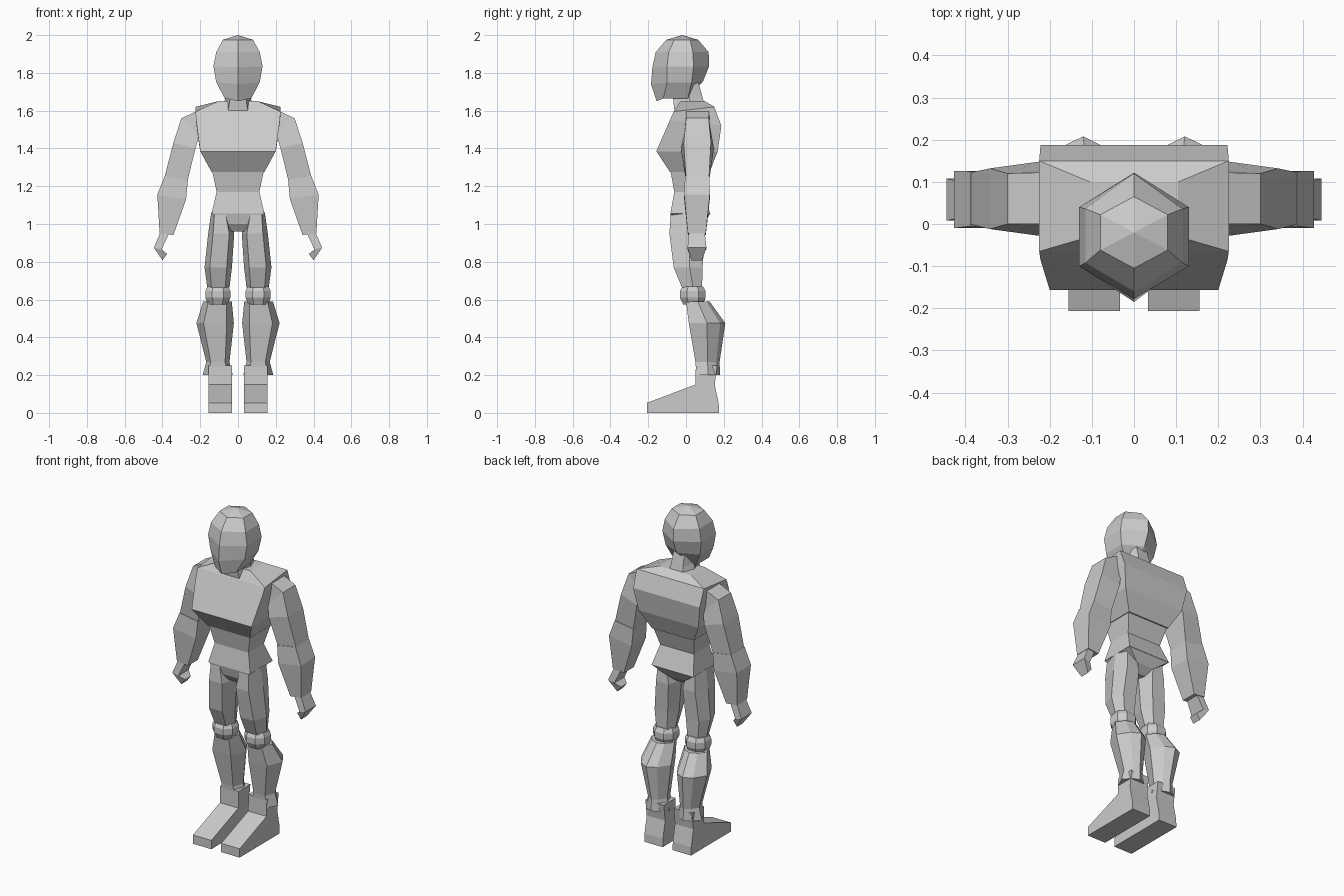
import bpy, bmesh

cube = bpy.data.objects.get("Cube")
if cube:
    bpy.data.objects.remove(cube)

grey = bpy.data.materials.new("light grey")
grey.use_nodes = True
grey.diffuse_color = (0.6, 0.6, 0.6, 1)
grey.node_tree.nodes["Principled BSDF"].inputs["Base Color"].default_value = (0.6, 0.6, 0.6, 1)

# Cross-sections in a unit square (x, y), front is -y
SQUARE = [(-1, -1), (1, -1), (1, 1), (-1, 1)]
HEX = [(-1, 0.1), (-0.62, -1), (0.62, -1), (1, 0.1), (0.6, 1), (-0.6, 1)]
CALF = [(-1, 0.0), (-0.62, -1), (0.62, -1), (1, 0.0), (0.55, 0.72), (0, 1), (-0.55, 0.72)]
OCT = [(-1, -0.45), (-0.45, -1), (0.45, -1), (1, -0.45),
       (1, 0.45), (0.45, 1), (-0.45, 1), (-1, 0.45)]


def ring(shape, z, x0, x1, y0, y1, z_back=None):
    """Section fitted to a rectangle; z runs from z at the front to z_back at the back."""
    zb = z if z_back is None else z_back
    return [((x0 + x1) / 2 + u * (x1 - x0) / 2,
             (y0 + y1) / 2 + v * (y1 - y0) / 2,
             z + (zb - z) * (v + 1) / 2) for u, v in shape]


def loft(name, rings, side=1):
    """Skin a stack of equal rings and cap both ends; side=-1 mirrors it."""
    bm = bmesh.new()
    rows = [[bm.verts.new((x * side, y, z)) for x, y, z in r] for r in rings]
    n = len(rows[0])
    for a, b in zip(rows, rows[1:]):
        for i in range(n):
            j = (i + 1) % n
            bm.faces.new((a[i], a[j], b[j], b[i]))
    bm.faces.new(rows[0])
    bm.faces.new(rows[-1])
    bmesh.ops.remove_doubles(bm, verts=bm.verts, dist=0.0005)
    bmesh.ops.recalc_face_normals(bm, faces=bm.faces)
    mesh = bpy.data.meshes.new(name)
    bm.to_mesh(mesh)
    bm.free()
    mesh.materials.append(grey)
    ob = bpy.data.objects.new(name, mesh)
    bpy.context.collection.objects.link(ob)
    return ob


def stack(name, shape, rows, side=1):
    return loft(name, [ring(shape, *r) for r in rows], side)


# Head: six-sided, with a ridge down the face and a tilted jaw line
def head_ring(hw, front, front_side, back_side, back, zf, zm, zb):
    return [(0, front, zf), (hw, front_side, zm), (hw, back_side, zm),
            (0, back, zb), (-hw, back_side, zm), (-hw, front_side, zm)]


loft("head", [
    head_ring(0.001, -0.021, -0.0205, -0.0195, -0.019, 2.0, 2.0, 2.0),
    head_ring(0.08, -0.105, -0.062, 0.022, 0.065, 1.975, 1.975, 1.975),
    head_ring(0.115, -0.16, -0.092, 0.036, 0.12, 1.91, 1.91, 1.91),
    head_ring(0.13, -0.178, -0.10, 0.04, 0.122, 1.83, 1.835, 1.835),
    head_ring(0.115, -0.185, -0.10, 0.03, 0.09, 1.74, 1.75, 1.755),
    head_ring(0.07, -0.155, -0.12, 0.01, 0.05, 1.65, 1.665, 1.73),
])

# Neck
stack("neck", HEX, [
    (1.77, -0.06, 0.06, -0.07, 0.06),
    (1.68, -0.065, 0.065, -0.07, 0.085),
    (1.59, -0.085, 0.085, -0.06, 0.11),
])

# Torso
stack("chest", SQUARE, [
    (1.65, -0.105, 0.105, -0.03, 0.10),
    (1.595, -0.225, 0.225, -0.065, 0.15, 1.62),
    (1.55, -0.222, 0.222, -0.085, 0.187, 1.52),
    (1.385, -0.20, 0.20, -0.157, 0.168),
    (1.275, -0.14, 0.14, -0.085, 0.125),
])
stack("abdomen", SQUARE, [
    (1.285, -0.138, 0.138, -0.083, 0.12),
    (1.17, -0.113, 0.113, -0.062, 0.085),
    (1.055, -0.14, 0.14, -0.083, 0.13),
])
stack("pelvis", SQUARE, [
    (1.055, -0.138, 0.138, -0.083, 0.128),
    (1.0, -0.06, 0.06, -0.07, 0.095),
    (0.96, -0.032, 0.032, -0.04, 0.05),
])


# Arm sections slope sideways, so they run from an inner to an outer (x, z) point
def arm_ring(xi, zi, xo, zo, y0, y1, taper=0.0):
    return [(xi, y0, zi), (xo, y0 + taper, zo), (xo, y1 - taper, zo), (xi, y1, zi)]


for side, label in ((1, "left"), (-1, "right")):
    loft(label + "_upper_arm", [
        arm_ring(0.20, 1.58, 0.222, 1.596, 0.0, 0.122),
        arm_ring(0.205, 1.47, 0.30, 1.56, -0.01, 0.13, 0.01),
        arm_ring(0.225, 1.40, 0.342, 1.43, -0.028, 0.148, 0.016),
        arm_ring(0.268, 1.225, 0.39, 1.245, 0.0, 0.122),
    ], side)
    loft(label + "_forearm", [
        arm_ring(0.265, 1.235, 0.388, 1.255, -0.005, 0.125),
        arm_ring(0.275, 1.13, 0.427, 1.155, -0.01, 0.126),
        arm_ring(0.342, 0.942, 0.415, 0.95, 0.01, 0.105),
    ], side)
    # Hand: bent outward at the knuckles, fingers folded back in
    loft(label + "_hand", [
        arm_ring(0.365, 0.95, 0.413, 0.95, 0.015, 0.10),
        arm_ring(0.405, 0.865, 0.445, 0.875, 0.008, 0.108),
        arm_ring(0.375, 0.842, 0.40, 0.808, 0.03, 0.085),
    ], side)

    # Legs
    stack(label + "_thigh", HEX, [
        (1.06, 0.05, 0.142, -0.08, 0.09),
        (0.95, 0.02, 0.158, -0.088, 0.10),
        (0.77, 0.032, 0.177, -0.065, 0.088),
        (0.665, 0.045, 0.163, -0.022, 0.085),
    ], side)
    stack(label + "_knee", OCT, [
        (0.67, 0.052, 0.162, -0.018, 0.09),
        (0.645, 0.04, 0.173, -0.032, 0.104),
        (0.61, 0.04, 0.173, -0.032, 0.104),
        (0.575, 0.055, 0.16, -0.015, 0.09),
    ], side)
    stack(label + "_calf", CALF, [
        (0.59, 0.033, 0.185, 0.0, 0.125),
        (0.475, 0.022, 0.22, 0.015, 0.208),
        (0.27, 0.045, 0.168, 0.05, 0.178),
        (0.20, 0.028, 0.187, 0.055, 0.18),
    ], side)

    # Foot: side profile (y, z) swept across its width
    profile = [(-0.207, 0), (0.175, 0), (0.173, 0.05), (0.152, 0.15),
               (0.165, 0.25), (0.052, 0.25), (0.05, 0.15), (-0.207, 0.053)]
    loft(label + "_foot", [[(x, y, z) for y, z in profile]
                           for x in (0.033, 0.156)], side)
